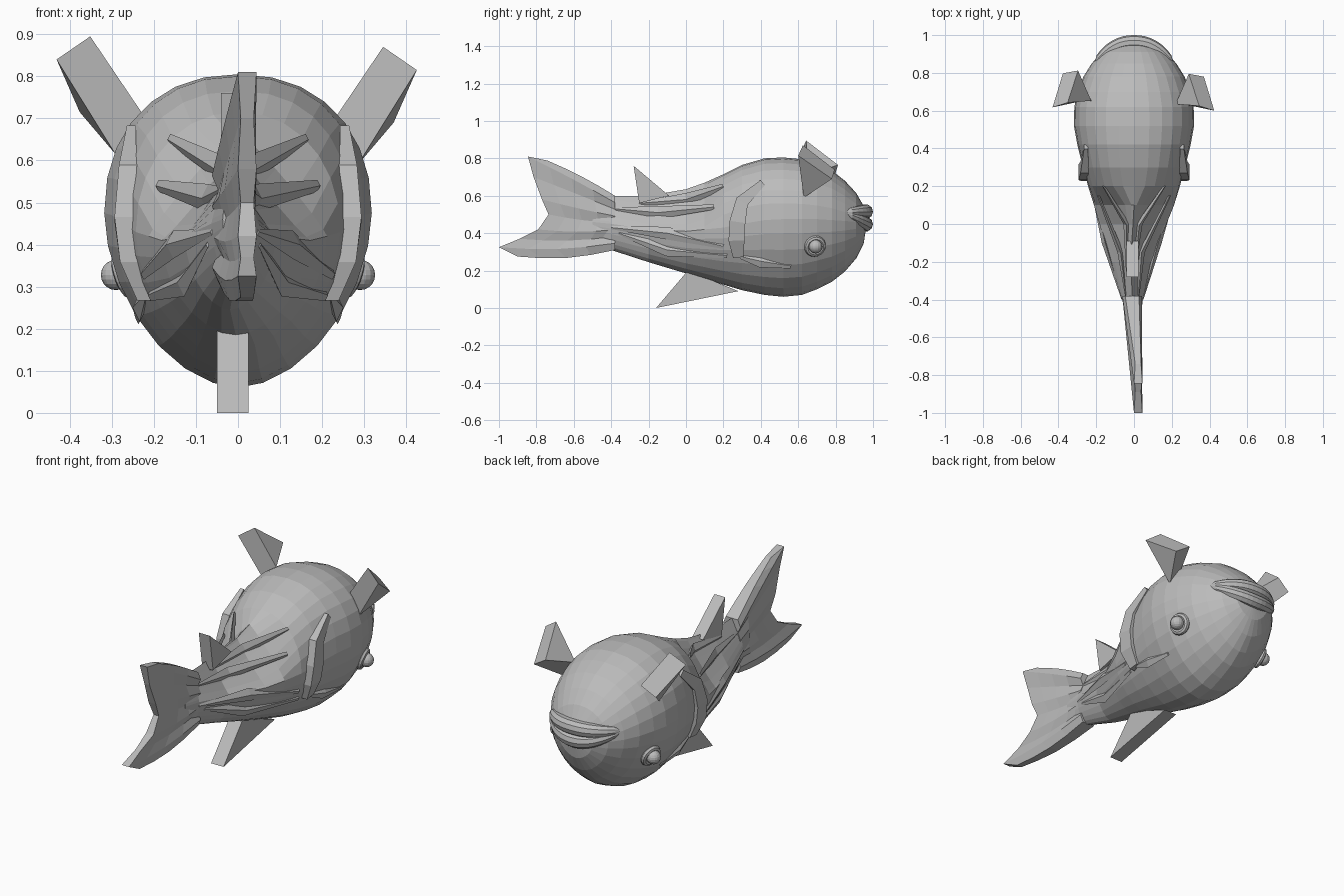
import bpy, bmesh, math
from mathutils import Vector

cube = bpy.data.objects.get("Cube")
if cube:
    bpy.data.objects.remove(cube)

grey = bpy.data.materials.new("plain grey")
grey.use_nodes = True
COLOUR = (0.5, 0.5, 0.5, 1)
grey.diffuse_color = COLOUR
grey.node_tree.nodes["Principled BSDF"].inputs["Base Color"].default_value = COLOUR


def finish(name, bm):
    bmesh.ops.recalc_face_normals(bm, faces=bm.faces)
    mesh = bpy.data.meshes.new(name)
    bm.to_mesh(mesh)
    bm.free()
    mesh.materials.append(grey)
    obj = bpy.data.objects.new(name, mesh)
    bpy.context.collection.objects.link(obj)
    return obj


def loft(name, rings):
    """Skin a list of equal closed rings and cap both ends."""
    bm = bmesh.new()
    rows = [[bm.verts.new(p) for p in ring] for ring in rings]
    n = len(rows[0])
    for a, b in zip(rows, rows[1:]):
        for i in range(n):
            j = (i + 1) % n
            bm.faces.new((a[i], a[j], b[j], b[i]))
    bm.faces.new(rows[0])
    bm.faces.new(rows[-1])
    return finish(name, bm)


def tube(name, path, radii, normal, sides=4, flat=1.0, phase=0.0):
    """Tapered tube along a path, squashed along the normal."""
    path = [Vector(p) for p in path]
    normal = Vector(normal)
    rings = []
    for i, p in enumerate(path):
        tangent = path[min(i + 1, len(path) - 1)] - path[max(i - 1, 0)]
        u = tangent.cross(normal).normalized()
        turns = [phase + math.tau * k / sides for k in range(sides)]
        rings.append([p + radii[i] * (u * math.cos(a) + normal * flat * math.sin(a))
                      for a in turns])
    return loft(name, rings)


# Body sections: y, bottom, top, widest height, half width, upper fullness
SECTIONS = [
    (-.5, .36, .56, .46, .035, 1.5), (-.4, .31, .6, .45, .055, 1.2),
    (-.2, .245, .6, .42, .108, .9), (0, .185, .635, .41, .177, .9),
    (.1, .155, .67, .42, .212, 1.1), (.2, .125, .715, .43, .243, 2.1),
    (.3, .095, .765, .45, .27, 2.3), (.42, .07, .8, .47, .3, 2.25),
    (.52, .06, .805, .475, .318, 2.2), (.62, .07, .795, .475, .316, 2.2),
    (.7, .1, .77, .475, .298, 2.15), (.78, .14, .735, .47, .268, 2.1),
    (.85, .195, .68, .465, .224, 2), (.91, .265, .615, .46, .17, 2),
    (.95, .345, .545, .455, .105, 2), (.965, .44, .46, .45, .01, 2)]
BELLY = 1.8


def bend(y):
    """Slight sideways curve of the body behind the head."""
    return -.02 * max(0, 1 - abs(y + .22) / .3)


def half_width(y, z):
    """Half width of the body surface at a point of the side outline."""
    for a, b in zip(SECTIONS, SECTIONS[1:]):
        if a[0] <= y <= b[0]:
            f = (y - a[0]) / (b[0] - a[0])
            _, low, top, mid, w, n = [p + (q - p) * f for p, q in zip(a, b)]
            if z < mid:
                n, t = BELLY, (mid - z) / (mid - low)
            else:
                t = (z - mid) / (top - mid)
            return w * max(0, 1 - t ** n) ** (1 / n)
    return 0


def body_ring(y, low, top, mid, w, n, sides=28):
    ring = []
    for k in range(sides):
        a = math.tau * k / sides
        c, s = math.cos(a), math.sin(a)
        e = 2 / (n if s >= 0 else BELLY)
        h = (top - mid) if s >= 0 else (mid - low)
        ring.append((bend(y) + math.copysign(w * abs(c) ** e, c), y,
                     mid + math.copysign(h * abs(s) ** e, s)))
    return ring


loft("body", [body_ring(*s) for s in SECTIONS])

# Tail: ridged fan of rays from the narrow root to the forked edge
EDGE = [(-.74, .788), (-.845, .81), (-.815, .7), (-.77, .58), (-.735, .5),
        (-.79, .42), (-.89, .37), (-1, .325), (-.9, .275)]
STEPS = 4
bm = bmesh.new()
skins = []
for side in (-1, 1):
    grid = []
    for i, (ey, ez) in enumerate(EDGE):
        v = i / (len(EDGE) - 1)
        row = []
        for k in range(STEPS + 1):
            f = k / STEPS
            y = -.38 + (ey + .38) * f
            z = .6 - .29 * v
            z += (ez - z) * f + (.01 - .035 * v) * math.sin(math.pi * f)
            thick = (.052 - .03 * f) * (1 if i % 2 else .7)
            row.append(bm.verts.new((-.01 + .032 * f + side * thick, y, z)))
        grid.append(row)
    for a, b in zip(grid, grid[1:]):
        for k in range(STEPS):
            bm.faces.new((a[k], a[k + 1], b[k + 1], b[k]))
    skins.append(grid)
rims = [g[0][:] + [r[-1] for r in g[1:-1]] + g[-1][::-1] + [r[0] for r in g[-2:0:-1]]
        for g in skins]
for i in range(len(rims[0])):
    j = (i + 1) % len(rims[0])
    bm.faces.new((rims[0][i], rims[0][j], rims[1][j], rims[1][i]))
finish("tail", bm)

# Back and belly fins: thick triangles
for name, outline, x0, x1 in (
        ("back_fin", [(-.28, .76), (-.09, .6), (-.25, .56)], -.04, .025),
        ("belly_fin", [(-.16, 0), (.01, .2), (.28, .09)], -.05, .025)):
    loft(name, [[(x, y, z) for y, z in outline] for x in (x0, x1)])

# Raised side fins, the right one sitting slightly higher
OUTER = [(.425, .6, .815), (.37, .78, .69), (.285, .63, .59)]
INNER = [(.345, .625, .87), (.29, .795, .74), (.22, .635, .685)]
for name, side, lift in (("left_side_fin", 1, 0), ("right_side_fin", -1, .025)):
    loft(name, [[(side * (x + lift / 4), y + lift * .7, z + lift) for x, y, z in tri]
                for tri in (OUTER, INNER)])

# Lips: two tapered arcs wrapping the head and meeting at the mouth corners
for name, height in (("upper_lip", .515), ("lower_lip", .448)):
    steps = [k / 8 - 1 for k in range(17)]
    tube(name, [(.207 * s, .96 - .115 * abs(s) ** 2.3,
                 height + (.51 - height) * s * s) for s in steps],
         [.004 + .036 * (1 - s * s) ** .4 for s in steps], (0, 0, 1), sides=10)

# Gill covers, flank ridges and eyes on both sides
GILL = [(.41, .67), (.3, .57), (.275, .46), (.27, .36), (.28, .27)]
RIDGES = [[(.27, .28), (.4, .25), (.56, .225)],
          [(-.4, .43), (-.1, .4), (.2, .33)],
          [(-.38, .53), (-.15, .51), (.15, .54)],
          [(-.36, .4), (-.1, .31), (.22, .28)],
          [(-.25, .56), (0, .58), (.2, .65)]]
for word, side in (("left", 1), ("right", -1)):
    def on_skin(path, lift=0.0):
        return [(bend(y) + side * (half_width(y, z) + lift), y, z) for y, z in path]

    tube(word + "_gill_cover", on_skin(GILL, .005), [.025, .05, .06, .06, .04],
         (1, 0, 0), flat=.6, phase=math.pi / 4)
    for number, path in enumerate(RIDGES, 1):
        tube(f"{word}_flank_ridge_{number}", on_skin(path), [.008, .034, .014],
             (1, 0, 0), flat=.5)

    bpy.ops.mesh.primitive_torus_add(
        major_segments=20, minor_segments=8, major_radius=.043, minor_radius=.016,
        location=(side * .27, .69, .33),
        rotation=(0, side * (math.pi / 2 + .3), side * .25))
    socket = bpy.context.object
    socket.name = word + "_eye_socket"
    bpy.ops.mesh.primitive_uv_sphere_add(
        segments=16, ring_count=10, radius=.036, location=(side * .29, .693, .328))
    eye = bpy.context.object
    eye.name = word + "_eye"
    for obj in (socket, eye):
        obj.data.materials.append(grey)
